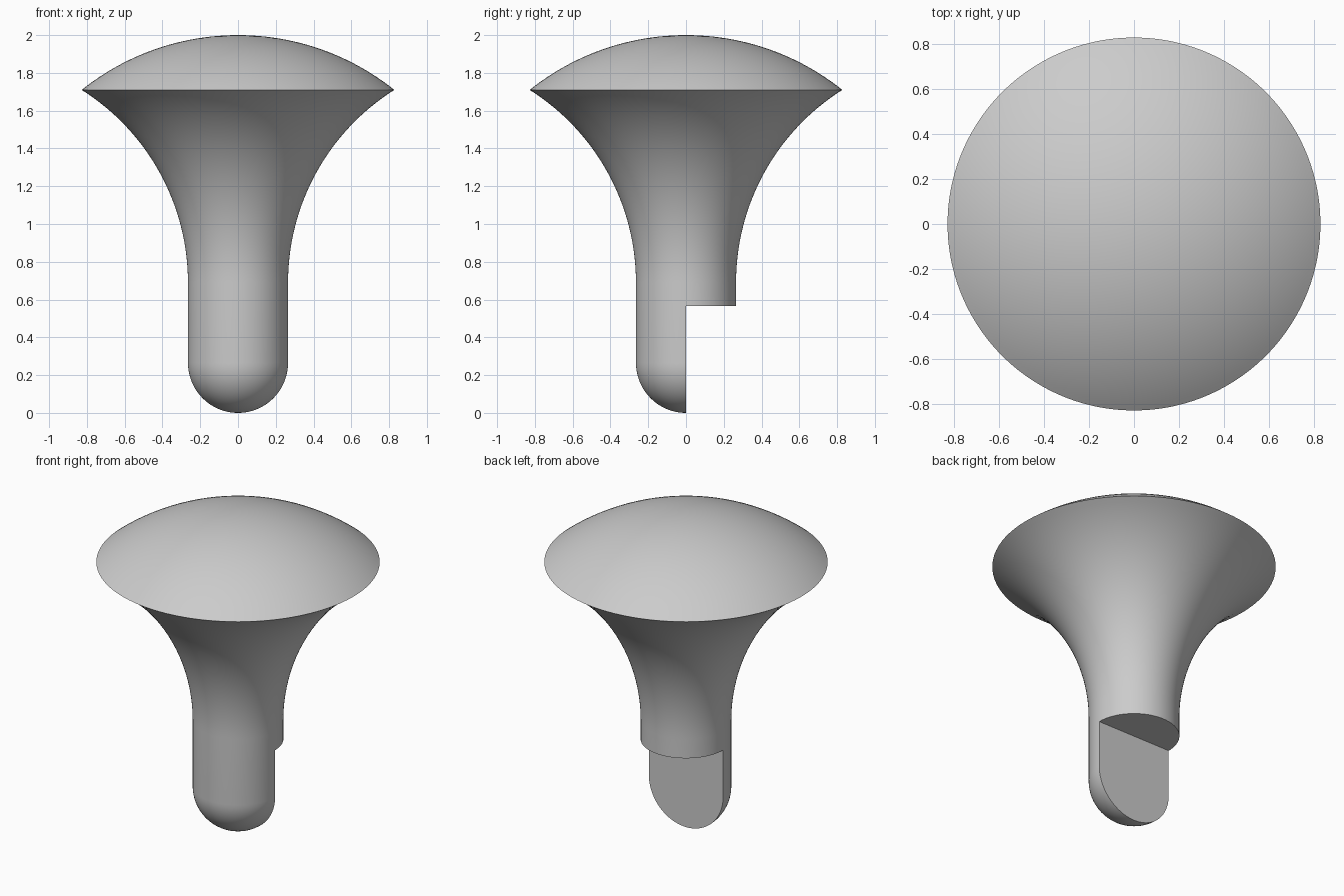
import bpy, bmesh, math
from mathutils import Matrix

default = bpy.data.objects.get("Cube")
if default:
    bpy.data.objects.remove(default, do_unlink=True)

STEM_R, RIM_R, RIM_Z, TOP_Z = 0.265, 0.828, 1.71, 2.0
FLARE_Z, CUT_Z = 0.69, 0.567
SEGMENTS = 128

grey = bpy.data.materials.new("plain grey")
grey.use_nodes = True
colour = (0.6, 0.6, 0.6, 1)
grey.diffuse_color = colour
grey.node_tree.nodes["Principled BSDF"].inputs["Base Color"].default_value = colour


def arc(cx, cz, r, start, end, steps):
    """Points (radius, height) along a circular arc."""
    angles = [start + (end - start) * i / steps for i in range(steps + 1)]
    return [(cx + r * math.cos(a), cz + r * math.sin(a)) for a in angles]


# Profile: round tip, straight stem, flared neck, domed cap
rise, spread = RIM_Z - FLARE_Z, RIM_R - STEM_R
flare_r = (rise ** 2 + spread ** 2) / (2 * spread)
cap_h = TOP_Z - RIM_Z
dome_r = (RIM_R ** 2 + cap_h ** 2) / (2 * cap_h)
profile = arc(0, STEM_R, STEM_R, -math.pi / 2, 0, 20)
profile += arc(STEM_R + flare_r, FLARE_Z, flare_r, math.pi,
               math.pi - math.asin(rise / flare_r), 32)
profile += arc(0, TOP_Z - dome_r, dome_r, math.acos(RIM_R / dome_r),
               math.pi / 2, 24)[1:]

# Revolve the profile around z
bm = bmesh.new()
verts = [bm.verts.new((r, 0, z)) for r, z in profile]
edges = [bm.edges.new(pair) for pair in zip(verts, verts[1:])]
bmesh.ops.spin(bm, geom=verts + edges, cent=(0, 0, 0), axis=(0, 0, 1),
               angle=math.tau, steps=SEGMENTS, use_duplicate=False)
bmesh.ops.remove_doubles(bm, verts=bm.verts, dist=0.0005)
bmesh.ops.recalc_face_normals(bm, faces=bm.faces)
# Half a segment of turn keeps vertices off the notch plane
bmesh.ops.rotate(bm, verts=bm.verts, cent=(0, 0, 0),
                 matrix=Matrix.Rotation(math.pi / SEGMENTS, 3, "Z"))
mesh = bpy.data.meshes.new("mushroom_peg")
bm.to_mesh(mesh)
bm.free()
mesh.materials.append(grey)
peg = bpy.data.objects.new("mushroom_peg", mesh)
bpy.context.collection.objects.link(peg)

# Notch: remove the back half of the lower stem
bpy.ops.mesh.primitive_cube_add(size=1, location=(0, 0.5, CUT_Z - 0.5))
cutter = bpy.context.object
cutter.name = "notch_cutter"
cutter.hide_render = True
cutter.scale.z = 1
cutter.data.materials.append(grey)
notch = peg.modifiers.new("notch", "BOOLEAN")
notch.operation, notch.solver, notch.object = "DIFFERENCE", "EXACT", cutter

bpy.ops.object.select_all(action="DESELECT")
peg.select_set(True)
bpy.context.view_layer.objects.active = peg
bpy.ops.object.modifier_apply(modifier=notch.name)
bpy.data.objects.remove(cutter, do_unlink=True)
bpy.ops.object.shade_smooth_by_angle(angle=math.radians(30))
